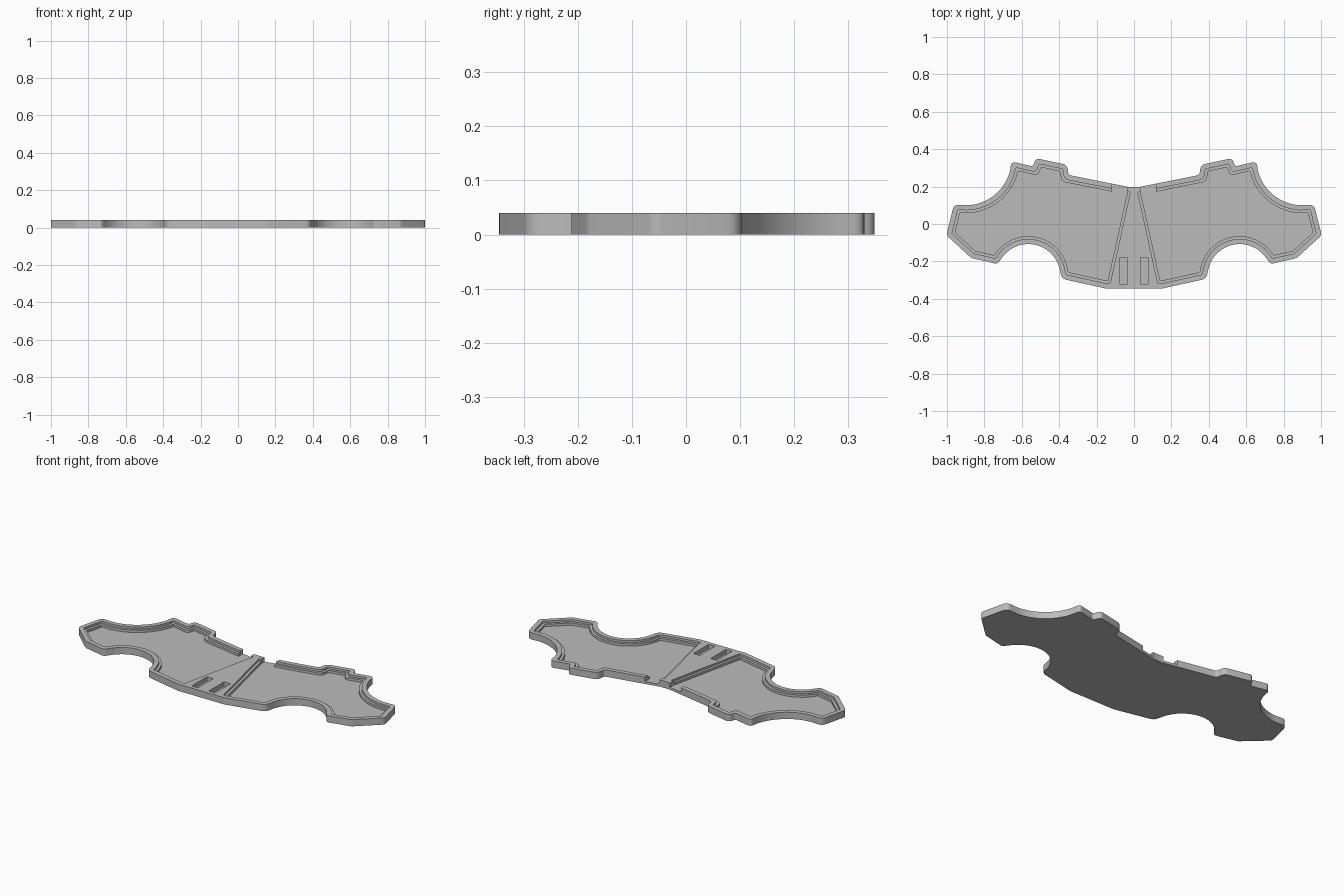
import bpy, bmesh
from math import cos, sin, radians
from mathutils import Vector

if "Cube" in bpy.data.objects:
    bpy.data.objects.remove(bpy.data.objects["Cube"])

TOP, LEDGE, FLOOR = 0.04, 0.028, 0.014

grey = bpy.data.materials.new("light grey plastic")
grey.use_nodes = True
grey.diffuse_color = (0.5, 0.5, 0.5, 1)
grey.node_tree.nodes["Principled BSDF"].inputs["Base Color"].default_value = (0.5, 0.5, 0.5, 1)


def arc(cx, cy, r, a0, a1, n=16):
    angles = [radians(a0 + (a1 - a0) * i / n) for i in range(n + 1)]
    return [(cx + r * cos(a), cy + r * sin(a), 0) for a in angles]


def inset(pts, d):
    """Mitred inward offset of a counter-clockwise outline of (x, y, corner radius)."""
    out = []
    for i, (x, y, r) in enumerate(pts):
        p = Vector((x, y))
        a = (p - Vector(pts[i - 1][:2])).normalized()
        b = (Vector(pts[(i + 1) % len(pts)][:2]) - p).normalized()
        na, nb = Vector((-a.y, a.x)), Vector((-b.y, b.x))
        q = p + (na + nb) * d / (1 + na.dot(nb))
        convex = a.x * b.y - a.y * b.x > 0
        radius = (max(r - d, 0.006) if convex else r + d) if r else 0
        out.append((q.x, q.y, radius))
    return out


def rounded(pts, n=6):
    """Replace each corner that has a radius by a short curve."""
    out = []
    for i, (x, y, r) in enumerate(pts):
        p = Vector((x, y))
        if not r:
            out.append(p)
            continue
        u, v = Vector(pts[i - 1][:2]) - p, Vector(pts[(i + 1) % len(pts)][:2]) - p
        half = u.angle(v) / 2
        t = min(r * cos(half) / sin(half), u.length * 0.48, v.length * 0.48)
        s, e = p + u.normalized() * t, p + v.normalized() * t
        for k in range(n + 1):
            f = k / n
            out.append(s * (1 - f) ** 2 + p * 2 * f * (1 - f) + e * f * f)
    return out


def prism(name, pts, z0, z1):
    bm = bmesh.new()
    face = bm.faces.new([bm.verts.new((p[0], p[1], z0)) for p in pts])
    top = bmesh.ops.extrude_face_region(bm, geom=[face])["geom"]
    bmesh.ops.translate(bm, vec=(0, 0, z1 - z0),
                        verts=[v for v in top if isinstance(v, bmesh.types.BMVert)])
    bmesh.ops.recalc_face_normals(bm, faces=bm.faces)
    mesh = bpy.data.meshes.new(name)
    bm.to_mesh(mesh)
    bm.free()
    mesh.materials.append(grey)
    ob = bpy.data.objects.new(name, mesh)
    bpy.context.collection.objects.link(ob)
    return ob


def mirror(pts):
    return [(-p[0], *p[1:]) for p in reversed(pts)]


def box(x0, x1, y0, y1):
    return [(x0, y0), (x1, y0), (x1, y1), (x0, y1)]


# Right half of the wing outline, from front centre round to the back
wing = [(0.15, -0.345, 0.08), (0.386, -0.293, 0.04)]
wing += arc(0.565, -0.279, 0.172, 165, 32)
wing += [(0.73, -0.214, 0.035), (0.87, -0.182, 0.03), (1.003, -0.06, 0.03), (0.963, 0.104, 0.035)]
wing += arc(0.9, 0.345, 0.245, 268, 195)
wing += [(0.655, 0.334, 0.035), (0.54, 0.308, 0.015), (0.525, 0.352, 0.03),
         (0.357, 0.316, 0.035), (0.35, 0.262, 0.02)]
neck = [(0.03, 0.198, 0)]

# Solid tray body
tray = prism("tray_body", rounded(wing + neck + mirror(wing + neck)), 0, TOP)

# Pockets, back openings and slots, on both sides of the central wedge
pocket = wing + [(-0.012, 0.19, 0), (0.106, -0.345, 0)]
shapes = [("ledge_cutter", rounded(inset(pocket, 0.027)), LEDGE),
          ("floor_cutter", rounded(inset(pocket, 0.042)), FLOOR),
          ("opening_cutter", box(0.035, 0.118, 0.152, 0.26), FLOOR),
          ("slot_cutter", box(0.035, 0.077, -0.322, -0.18), FLOOR)]
cutters = []
for name, pts, z in shapes:
    for shape in (pts, mirror(pts)):
        cutters.append(prism(name, shape, z, TOP + 0.02))

bpy.context.view_layer.objects.active = tray
tray.select_set(True)
for c in cutters:
    c.hide_render = True
    m = tray.modifiers.new("cut", "BOOLEAN")
    m.operation, m.solver, m.object = "DIFFERENCE", "EXACT", c
    bpy.ops.object.modifier_apply(modifier=m.name)
    bpy.data.objects.remove(c)

bpy.ops.object.shade_smooth_by_angle(angle=radians(30))
